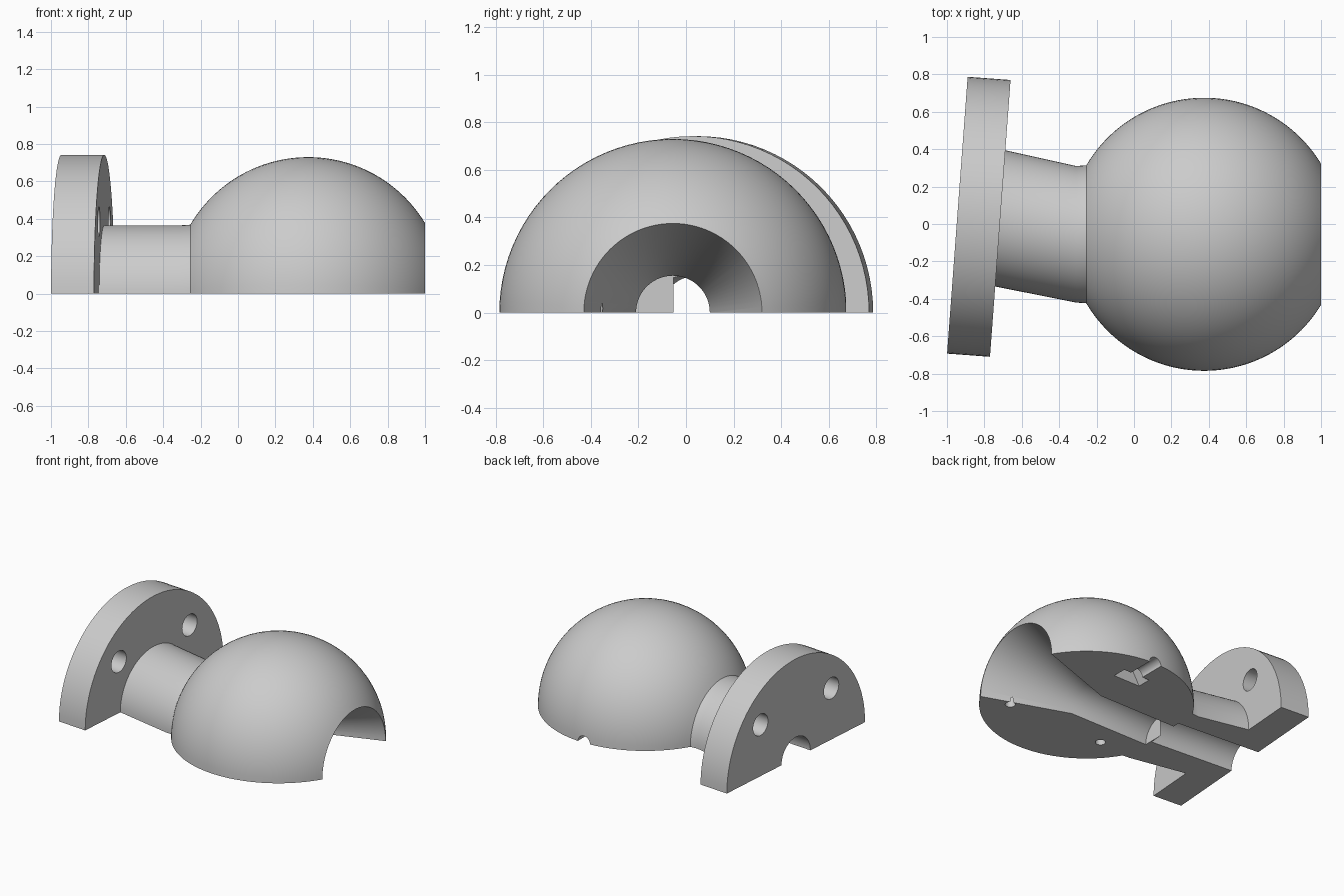
import bpy, bmesh
from math import sin, cos, acos, radians, pi
from mathutils import Vector

cube = bpy.data.objects.get("Cube")
if cube:
    bpy.data.objects.remove(cube, do_unlink=True)

grey = bpy.data.materials.new("plain_grey")
grey.use_nodes = True
colour = (0.6, 0.6, 0.6, 1)
grey.diffuse_color = colour
grey.node_tree.nodes["Principled BSDF"].inputs["Base Color"].default_value = colour

BALL = Vector((0.375, -0.055, 0))
R = 0.73
TILT = radians(4.25)
AXIS = Vector((cos(TILT), -sin(TILT), 0))
SIDE = Vector((sin(TILT), cos(TILT), 0))
FLANGE = Vector((-0.715, 0.03, 0))
BORE = 0.155


def loft(name, rings, sides=96, half=False):
    """Solid through circles (centre, radius, tilt); half keeps only z >= 0."""
    bm = bmesh.new()
    loops = []
    count = sides // 2 + 1 if half else sides
    for centre, radius, tilt in rings:
        side = Vector((sin(tilt), cos(tilt), 0))
        loops.append([])
        for i in range(count):
            a = 2 * pi * i / sides
            # exact flat base on the half rings
            z = 0 if half and i in (0, count - 1) else sin(a) * radius
            loops[-1].append(bm.verts.new(centre + side * cos(a) * radius + Vector((0, 0, z))))
    for a, b in zip(loops, loops[1:]):
        for i in range(count):
            j = (i + 1) % count
            bm.faces.new((a[i], a[j], b[j], b[i]))
    bm.faces.new(loops[0])
    bm.faces.new(loops[-1])
    bmesh.ops.recalc_face_normals(bm, faces=bm.faces)
    mesh = bpy.data.meshes.new(name)
    bm.to_mesh(mesh)
    bm.free()
    mesh.materials.append(grey)
    obj = bpy.data.objects.new(name, mesh)
    bpy.context.collection.objects.link(obj)
    return obj


def pin_hole(x, y, radius, depth):
    bpy.ops.mesh.primitive_cylinder_add(vertices=24, radius=radius, depth=2 * depth,
                                        location=BALL + Vector((x, y, 0)))
    obj = bpy.context.object
    obj.name = "pin_hole_cutter"
    obj.data.materials.append(grey)
    return obj


def carve(obj, cutters):
    for cutter in cutters:
        cutter.hide_render = True
        mod = obj.modifiers.new("cut", "BOOLEAN")
        mod.operation = "DIFFERENCE"
        mod.solver = "EXACT"
        mod.object = cutter
    graph = bpy.context.evaluated_depsgraph_get()
    graph.update()
    mesh = bpy.data.meshes.new_from_object(obj.evaluated_get(graph))
    obj.modifiers.clear()
    obj.data = mesh


# Ball with the offset neck
start, end, steps = acos(0.625 / R), acos(-0.63 / R), 44
rings = []
for i in range(steps + 1):
    a = start + (end - start) * i / steps
    rings.append((BALL + Vector((R * cos(a), 0, 0)), R * sin(a), 0))
rings += [(Vector((-0.31, BALL.y, 0)), 0.365, 0), (FLANGE, 0.365, TILT)]
ball = loft("ball_and_neck", rings, half=True)

# Mounting flange
flange = loft("mounting_flange", [(FLANGE, 0.742, TILT), (FLANGE - AXIS * 0.23, 0.742, TILT)],
              half=True)

# Flared mouth and straight bore through the ball
mouth = loft("mouth_cutter", [
    (BALL + Vector((0.725, 0, 0)), 0.41, 0),
    (BALL, BORE, 0),
    (Vector((-0.28, BALL.y, 0)), BORE, 0)])

# Tilted bore through neck and flange
pipe = loft("pipe_cutter", [(FLANGE + AXIS * 0.44, BORE, TILT),
                            (FLANGE - AXIS * 0.4, BORE, TILT)])

# Bolt holes
bolts = []
for s in (-1, 1):
    c = FLANGE + SIDE * 0.38 * s + Vector((0, 0, 0.385))
    bolts.append(loft("bolt_hole_cutter", [(c + AXIS * 0.1, 0.08, TILT),
                                           (c - AXIS * 0.4, 0.08, TILT)], 48))

# Set screw channel and nut pocket in the ball
screw = loft("screw_cutter", [(BALL + Vector((0, 0.85, 0)), 0.05, pi / 2),
                              (BALL + Vector((0, 0.43, 0)), 0.05, pi / 2)], 32)
nut = loft("nut_cutter", [(BALL + Vector((0, 0.53, 0)), 0.11, pi / 2),
                          (BALL + Vector((0, 0.425, 0)), 0.11, pi / 2)], 6)

# Alignment pin holes
pins = [pin_hole(x, -0.33, 0.035, 0.12) for x in (-0.4, 0.4)]

carve(ball, [mouth, pipe, screw, nut] + pins)
carve(flange, [pipe] + bolts)
for cutter in [mouth, pipe, screw, nut] + pins + bolts:
    bpy.data.objects.remove(cutter, do_unlink=True)

bpy.ops.object.select_all(action="DESELECT")
for obj in (ball, flange):
    obj.select_set(True)
    bpy.context.view_layer.objects.active = obj
bpy.ops.object.shade_smooth_by_angle(angle=radians(30))
